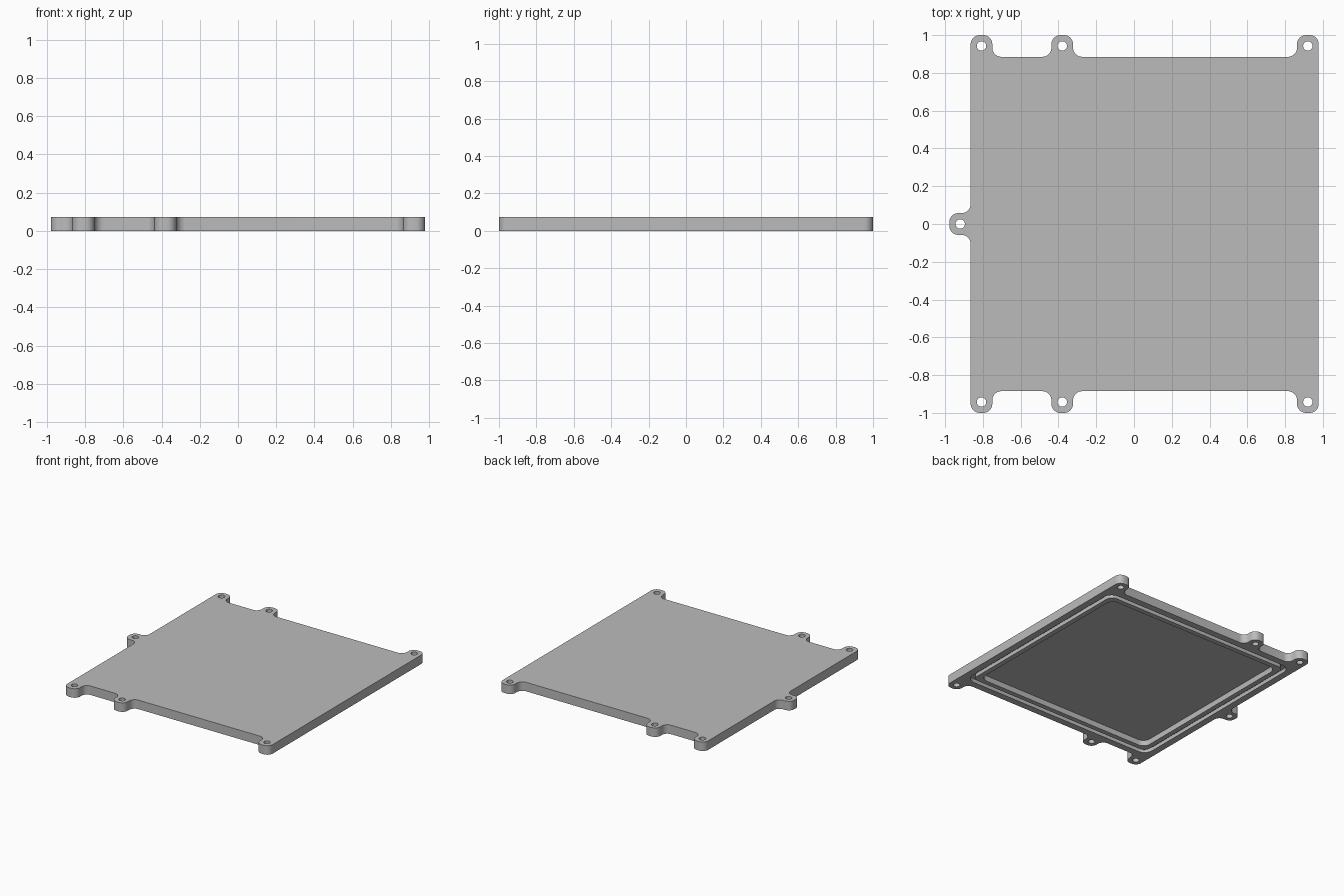
import bpy, bmesh, math
from mathutils import Vector

cube = bpy.data.objects.get("Cube")
if cube:
    bpy.data.objects.remove(cube, do_unlink=True)

HEIGHT, POCKET, GROOVE = 0.073, 0.045, 0.03
LEFT, RIGHT, SIDE, TIP = -0.865, 0.978, 0.885, 1.0
TAB, HOLE_R, ROUND = 0.115, 0.025, 0.048

grey = bpy.data.materials.new("grey metal")
grey.use_nodes = True
grey.diffuse_color = (0.5, 0.5, 0.5, 1)
grey.node_tree.nodes["Principled BSDF"].inputs["Base Color"].default_value = (0.5, 0.5, 0.5, 1)


def fillet(corners, radius, steps=8):
    """Round every right-angled corner of a 2D outline."""
    pts = [Vector(c) for c in corners]
    out = []
    for i, p in enumerate(pts):
        a = (pts[i - 1] - p).normalized() * radius
        b = (pts[(i + 1) % len(pts)] - p).normalized() * radius
        centre = p + a + b
        for k in range(steps + 1):
            t = k / steps * math.pi / 2
            out.append(centre - b * math.cos(t) - a * math.sin(t))
    return out


def inset_rect(margin, radius):
    x0, x1, y = LEFT + margin, RIGHT - margin, SIDE - margin
    return fillet([(x0, -y), (x1, -y), (x1, y), (x0, y)], radius)


def circle(x, y, r, n=24):
    return [Vector((x + r * math.cos(2 * math.pi * k / n),
                    y + r * math.sin(2 * math.pi * k / n))) for k in range(n)]


bm = bmesh.new()


def ring(points, z):
    """Closed loop of edges at one height."""
    verts = [bm.verts.new((p.x, p.y, z)) for p in points]
    edges = [bm.edges.new((verts[i - 1], verts[i])) for i in range(len(verts))]
    return verts, edges


def wall(points, z0, z1):
    """Vertical wall; returns its lower and upper edge loops."""
    (lo, lo_edges), (hi, hi_edges) = ring(points, z0), ring(points, z1)
    for i in range(len(lo)):
        bm.faces.new((lo[i - 1], lo[i], hi[i], hi[i - 1]))
    return lo_edges, hi_edges


def cap(*loops):
    """Flat face bounded by the first loop, with the others as holes."""
    edges = [e for loop in loops for e in loop]
    bmesh.ops.triangle_fill(bm, use_beauty=True, use_dissolve=False, edges=edges)


# Plate outline with mounting tabs: back half, mirrored to the front half
mid = -0.38
half = [(RIGHT, TIP), (RIGHT - TAB, TIP), (RIGHT - TAB, SIDE),
        (mid + TAB / 2, SIDE), (mid + TAB / 2, TIP),
        (mid - TAB / 2, TIP), (mid - TAB / 2, SIDE),
        (LEFT + TAB, SIDE), (LEFT + TAB, TIP), (LEFT, TIP),
        (LEFT, TAB / 2), (-RIGHT, TAB / 2)]
outline = fillet(half + [(x, -y) for x, y in reversed(half)], ROUND)
# The plain side keeps crisp corners where it meets the tabs' rounded tips
outer_lo, outer_hi = wall(outline, 0, HEIGHT)

# Screw holes through the tabs
centres = [(x, s * (TIP - TAB / 2)) for x in (LEFT + TAB / 2, mid, RIGHT - TAB / 2) for s in (-1, 1)]
centres.append((-RIGHT + TAB / 2, 0))
holes = [wall(circle(x, y, HOLE_R), 0, HEIGHT) for x, y in centres]

# Seal groove and shallow pocket on the underside
groove_out = wall(inset_rect(0.055, 0.075), 0, GROOVE)
groove_in = wall(inset_rect(0.09, 0.05), 0, GROOVE)
pocket = wall(inset_rect(0.13, 0.06), 0, POCKET)

cap(outer_hi, *[h[1] for h in holes])
cap(outer_lo, groove_out[0], *[h[0] for h in holes])
cap(groove_out[1], groove_in[1])
cap(groove_in[0], pocket[0])
cap(pocket[1])
bmesh.ops.recalc_face_normals(bm, faces=bm.faces)

mesh = bpy.data.meshes.new("cover_plate")
bm.to_mesh(mesh)
bm.free()
plate = bpy.data.objects.new("cover_plate", mesh)
bpy.context.collection.objects.link(plate)
mesh.materials.append(grey)

bpy.ops.object.select_all(action='DESELECT')
plate.select_set(True)
bpy.context.view_layer.objects.active = plate
bpy.ops.object.shade_smooth_by_angle(angle=math.radians(30))
